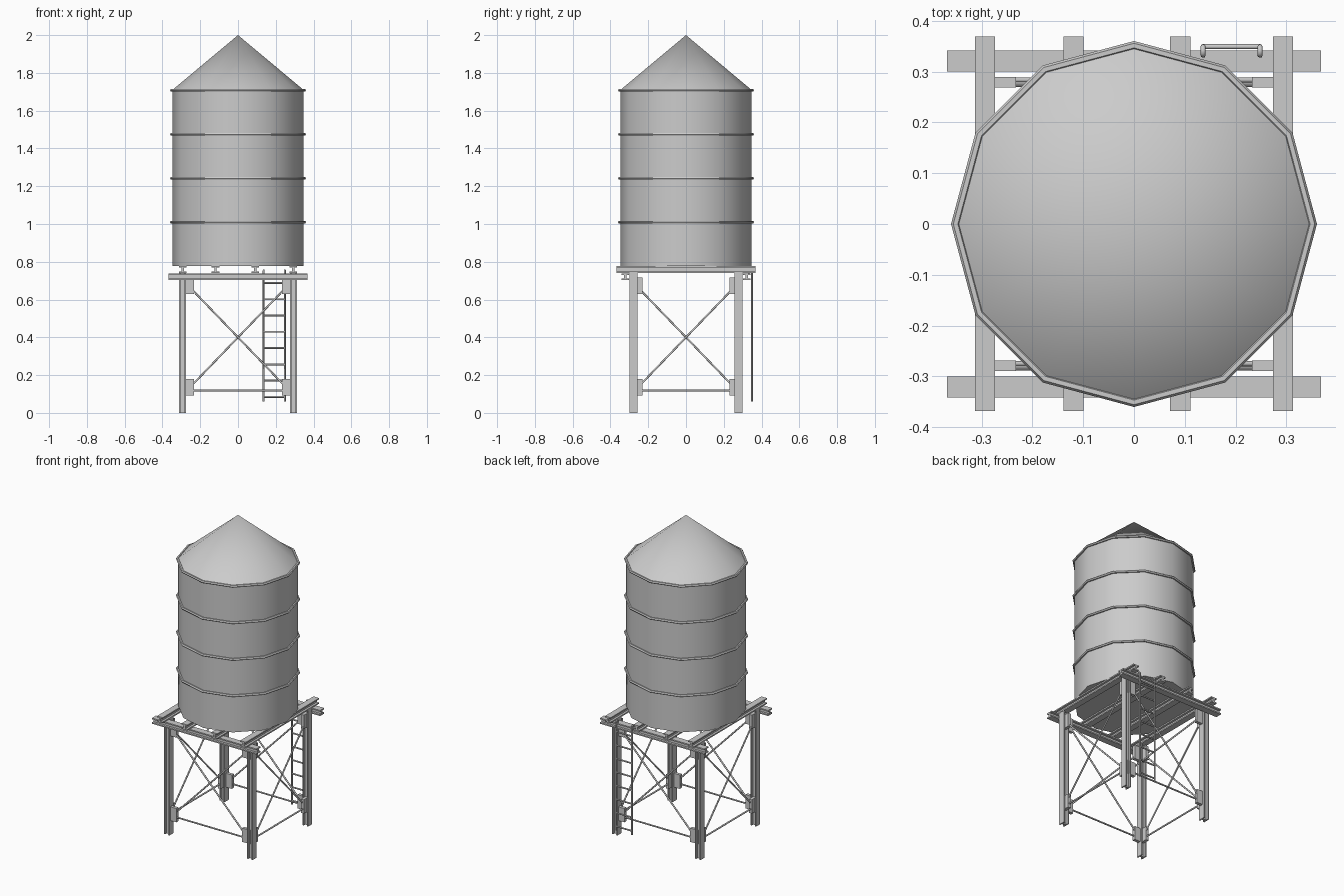
import bpy, bmesh, math
from mathutils import Vector

if "Cube" in bpy.data.objects:
    bpy.data.objects.remove(bpy.data.objects["Cube"])


def finish(name, bm, smooth=False):
    bmesh.ops.recalc_face_normals(bm, faces=bm.faces)
    me = bpy.data.meshes.new(name)
    bm.to_mesh(me)
    bm.free()
    ob = bpy.data.objects.new(name, me)
    bpy.context.collection.objects.link(ob)
    if smooth:
        bpy.ops.object.select_all(action='DESELECT')
        ob.select_set(True)
        bpy.context.view_layer.objects.active = ob
        bpy.ops.object.shade_smooth_by_angle(angle=math.radians(50))
    return ob


def lathe(name, profile, closed=False, n=12):
    """Revolve (radius, z) points around z into a 12-sided form."""
    bm = bmesh.new()
    rings = []
    for r, z in profile:
        count = n if r > 0 else 1
        rings.append([bm.verts.new((r * math.cos(2 * math.pi * i / n),
                                    r * math.sin(2 * math.pi * i / n), z))
                      for i in range(count)])
    pairs = list(zip(rings, rings[1:]))
    if closed:
        pairs.append((rings[-1], rings[0]))
    for a, b in pairs:
        for i in range(n):
            j = (i + 1) % n
            quad = [a[i % len(a)], a[j % len(a)], b[j % len(b)], b[i % len(b)]]
            bm.faces.new(list(dict.fromkeys(quad)))
    return finish(name, bm, True)


def i_beam(name, start, length, along, width_dir, width, depth, flange=0.008, web=0.012):
    """I-section swept from start; flanges are 'width' wide along width_dir."""
    t, u = Vector(along), Vector(width_dir)
    v = t.cross(u)
    w, d, k, f = width / 2, depth / 2, web / 2, depth / 2 - flange
    half = [(w, -d), (w, -f), (k, -f), (k, f), (w, f), (w, d)]
    pts = half + [(-a, b) for a, b in reversed(half)]
    bm = bmesh.new()
    face = bm.faces.new([bm.verts.new(Vector(start) + u * a + v * b) for a, b in pts])
    res = bmesh.ops.extrude_face_region(bm, geom=[face])
    verts = [g for g in res['geom'] if isinstance(g, bmesh.types.BMVert)]
    bmesh.ops.translate(bm, verts=verts, vec=t * length)
    return finish(name, bm)


def box(name, center, size):
    bm = bmesh.new()
    bmesh.ops.create_cube(bm, size=1)
    for v in bm.verts:
        v.co = Vector([c + s * p for c, s, p in zip(center, size, v.co)])
    return finish(name, bm)


def tube(name, points, radius, sides=8):
    """Round bar following a polyline."""
    cu = bpy.data.curves.new(name, 'CURVE')
    cu.dimensions = '3D'
    cu.bevel_depth = radius
    cu.bevel_resolution = sides // 2 - 2
    cu.use_fill_caps = True
    sp = cu.splines.new('POLY')
    sp.points.add(len(points) - 1)
    for p, co in zip(sp.points, points):
        p.co = (*co, 1)
    ob = bpy.data.objects.new(name, cu)
    bpy.context.collection.objects.link(ob)
    return ob


# Tank shell, roof and hoops
R = 0.348
lathe("tank_shell", [(0, 0.777), (R, 0.777), (R, 1.708)])
lathe("roof_cone", [(0, 1.705), (0.353, 1.705), (0, 2.0)])
for i, z in enumerate((1.01, 1.242, 1.475, 1.708)):
    ring = [(R + 0.003 + 0.009 * math.cos(a * math.pi / 3),
             z + 0.008 * math.sin(a * math.pi / 3)) for a in range(6)]
    lathe(f"hoop_{i}", ring, closed=True)

# Joists under the tank and the two cross beams carrying them
for i, x in enumerate((-0.293, -0.119, 0.091, 0.293)):
    i_beam(f"joist_{i}", (x, -0.368, 0.759), 0.737, (0, 1, 0), (1, 0, 0), 0.04, 0.036)
for side in (-1, 1):
    i_beam(f"cross_beam_{side}", (-0.368, side * 0.321, 0.721), 0.736,
           (1, 0, 0), (0, 1, 0), 0.041, 0.036)

# Legs
LX, LY = 0.293, 0.279
for sx in (-1, 1):
    for sy in (-1, 1):
        i_beam(f"leg_{sx}_{sy}", (sx * LX, sy * LY, 0), 0.742,
               (0, 0, 1), (0, 1, 0), 0.042, 0.038)

# Gusset plates, crossed tie rods and lower struts on each side
for s in (-1, 1):
    for z in (0.135, 0.674):
        for e in (-1, 1):
            box("gusset_x", (e * 0.2595, s * LY, z), (0.055, 0.02, 0.088))
            box("gusset_y", (s * LX, e * 0.257, z), (0.02, 0.054, 0.088))
    for e in (-1, 1):
        off = e * 0.004
        tube("tie_rod_x", [(-e * 0.255, s * LY + off, 0.135),
                           (e * 0.255, s * LY + off, 0.665)], 0.005)
        tube("tie_rod_y", [(s * LX + off, -e * 0.255, 0.135),
                           (s * LX + off, e * 0.255, 0.665)], 0.005)
    tube("strut_x", [(-0.25, s * LY, 0.118), (0.25, s * LY, 0.118)], 0.005)
    tube("strut_y", [(s * LX, -0.25, 0.118), (s * LX, 0.25, 0.118)], 0.005)

# Ladder hooked over the back beam
YL, XA, XB = 0.349, 0.136, 0.248
for x in (XA, XB):
    tube("ladder_rail", [(x, YL, 0.06), (x, YL, 0.75), (x, YL - 0.005, 0.755),
                         (x, 0.337, 0.755), (x, 0.332, 0.75), (x, 0.332, 0.737)], 0.005)
for i in range(8):
    z = 0.085 + i * 0.0861
    tube(f"ladder_rung_{i}", [(XA, YL, z), (XB, YL, z)], 0.005)
